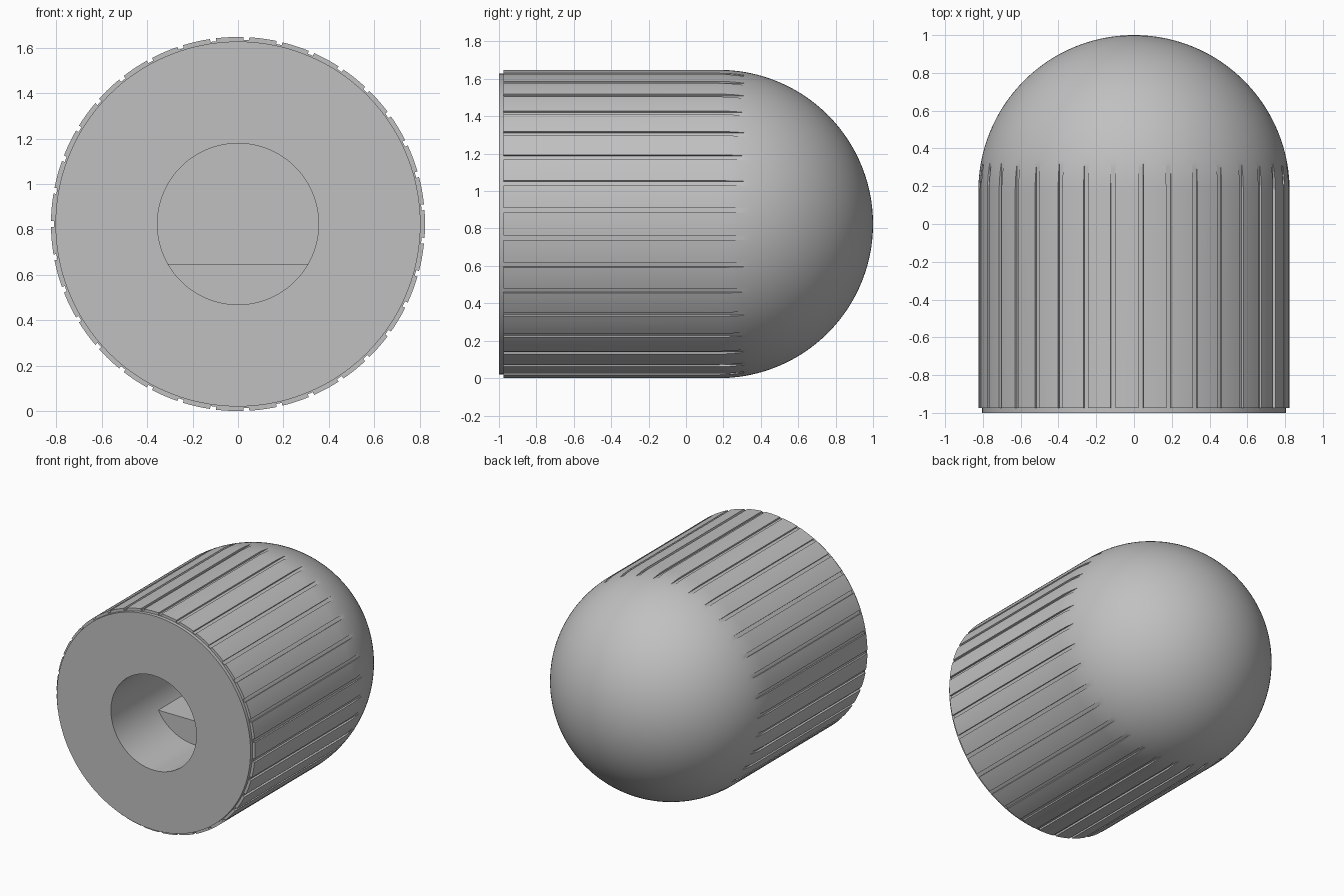
import bpy, bmesh, math

if "Cube" in bpy.data.objects:
    bpy.data.objects.remove(bpy.data.objects["Cube"])

R = 0.824            # rib radius, dome radius and height of the axis
FLOOR = 0.811        # groove floor radius
LIP = 0.804          # plain front rim radius
BORE = 0.355
DOME_Y = 1 - R       # where the dome begins
GROOVES = 35
HALF = 0.0155        # half groove width, radians
PITCH = 2 * math.pi / GROOVES

grey = bpy.data.materials.new("light grey")
grey.use_nodes = True
colour = (0.53, 0.53, 0.53, 1)
grey.diffuse_color = colour
grey.node_tree.nodes["Principled BSDF"].inputs["Base Color"].default_value = colour


def finish(bm, name):
    bmesh.ops.remove_doubles(bm, verts=bm.verts, dist=1e-5)
    bmesh.ops.recalc_face_normals(bm, faces=bm.faces)
    mesh = bpy.data.meshes.new(name)
    bm.to_mesh(mesh)
    bm.free()
    mesh.materials.append(grey)
    obj = bpy.data.objects.new(name, mesh)
    bpy.context.collection.objects.link(obj)
    bpy.ops.object.select_all(action='DESELECT')
    obj.select_set(True)
    bpy.context.view_layer.objects.active = obj
    bpy.ops.object.shade_smooth_by_angle(angle=math.radians(30))
    return obj


# Profile from the bore's end, out over the rim, along the ribs to the dome tip
profile = [(0, 0), (BORE, 0), (BORE, -1), (LIP, -1), (LIP, -0.975), (R, -0.975)]
groove_end = math.acos(FLOOR / R)
angles = [groove_end * i / 6 for i in range(7)]
angles += [groove_end + (math.pi / 2 - groove_end) * i / 36 for i in range(1, 37)]
profile += [(R * math.cos(a), DOME_Y + R * math.sin(a)) for a in angles]

# Around the axis: each groove has two floor corners and two rib corners
around = []
for k in range(GROOVES):
    mid = (k + 0.5) * PITCH
    around += [(mid - HALF, False), (mid - HALF, True), (mid + HALF, True)]
    rib = PITCH - 2 * HALF
    around += [(mid + HALF + rib * i / 5, False) for i in range(5)]

# Ribbed body
bm = bmesh.new()
rings = []
for radius, y in profile:
    ring = []
    for angle, in_groove in around:
        r = min(radius, FLOOR) if in_groove else radius
        ring.append(bm.verts.new((r * math.cos(angle), y, R + r * math.sin(angle))))
    rings.append(ring)
n = len(around)
for a, b in zip(rings, rings[1:]):
    for i in range(n):
        j = (i + 1) % n
        bm.faces.new((a[i], a[j], b[j], b[i]))
finish(bm, "knob_body")

# Flat filling the lower part of the bore's deep end
bm = bmesh.new()
seat = BORE + 0.003
drop = math.asin(0.176 / seat)
arc = [math.pi + drop + (math.pi - 2 * drop) * i / 40 for i in range(41)]
face = bm.faces.new([bm.verts.new((seat * math.cos(a), -0.505, R + seat * math.sin(a)))
                     for a in arc])
extruded = bmesh.ops.extrude_face_region(bm, geom=[face], use_keep_orig=True)
moved = [v for v in extruded["geom"] if isinstance(v, bmesh.types.BMVert)]
bmesh.ops.translate(bm, verts=moved, vec=(0, 0.508, 0))
finish(bm, "shaft_flat")
